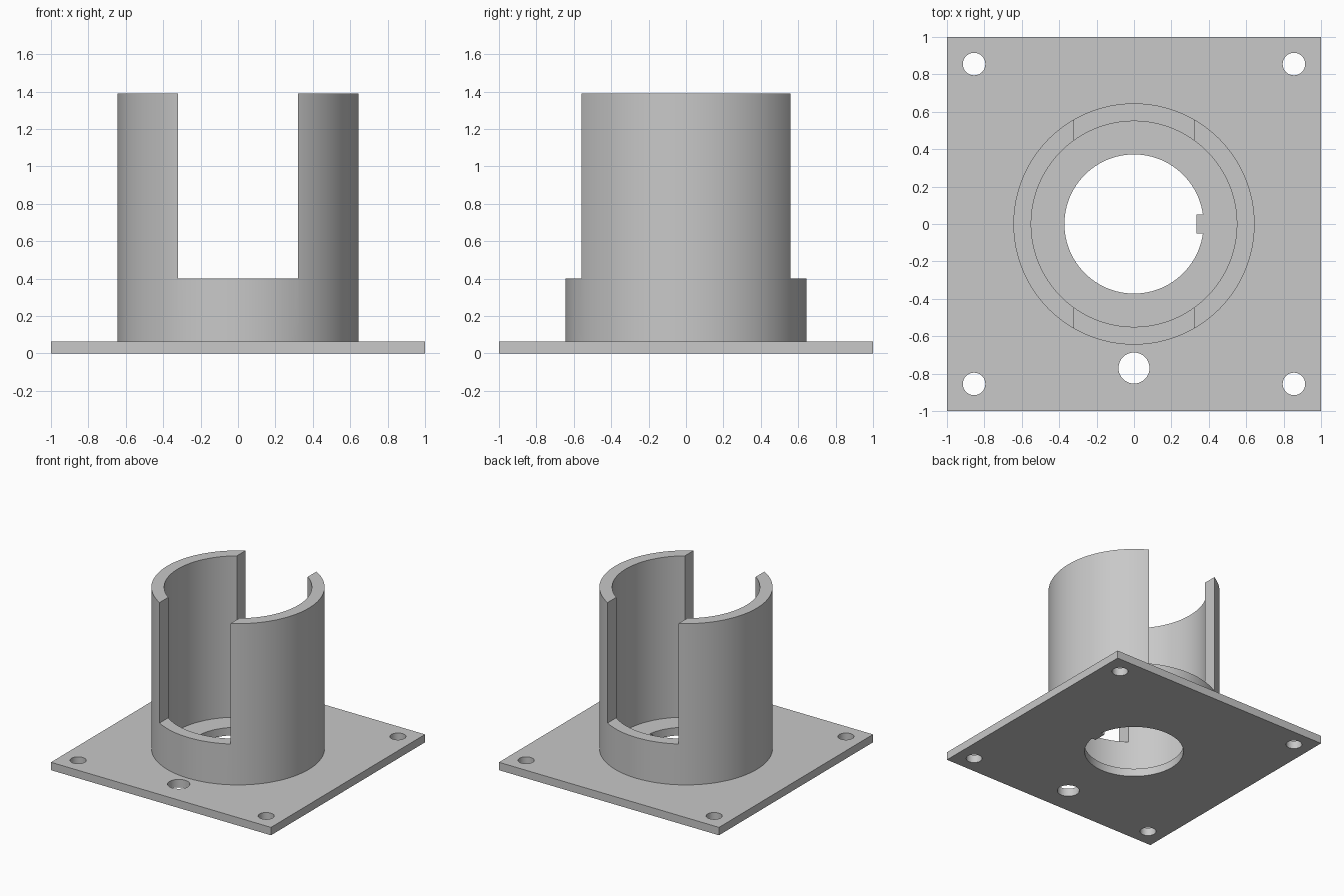
import bpy

old = bpy.data.objects.get("Cube")
if old:
    bpy.data.objects.remove(old, do_unlink=True)

PLATE_T = 0.065    # base plate thickness
TOP = 1.39         # top of the socket
SLOT_Z = 0.4       # bottom of the two slots
OUTER_R, INNER_R, BORE_R = 0.645, 0.55, 0.372

grey = bpy.data.materials.new("plain grey")
grey.use_nodes = True
colour = (0.58, 0.58, 0.58, 1)
grey.diffuse_color = colour
grey.node_tree.nodes["Principled BSDF"].inputs["Base Color"].default_value = colour


def box(name, x, y, z):
    """Box spanning the given (low, high) ranges."""
    spans = (x, y, z)
    bpy.ops.mesh.primitive_cube_add(size=1, location=[(a + b) / 2 for a, b in spans])
    ob = bpy.context.object
    ob.name = name
    ob.scale = [b - a for a, b in spans]
    bpy.ops.object.transform_apply(location=True, rotation=False, scale=True)
    ob.data.materials.append(grey)
    return ob


def cylinder(name, radius, z, x=0, y=0, sides=96):
    """Upright cylinder spanning the (low, high) range in z."""
    bpy.ops.mesh.primitive_cylinder_add(vertices=sides, radius=radius, depth=z[1] - z[0],
                                        location=(x, y, (z[0] + z[1]) / 2))
    ob = bpy.context.object
    ob.name = name
    bpy.ops.object.transform_apply(location=True, rotation=False, scale=False)
    ob.data.materials.append(grey)
    return ob


def cut(target, cutter):
    """Subtract the cutter, then remove it."""
    mod = target.modifiers.new("cut", 'BOOLEAN')
    mod.operation = 'DIFFERENCE'
    mod.solver = 'EXACT'
    mod.object = cutter
    bpy.ops.object.select_all(action='DESELECT')
    bpy.context.view_layer.objects.active = target
    target.select_set(True)
    bpy.ops.object.modifier_apply(modifier=mod.name)
    bpy.data.objects.remove(cutter, do_unlink=True)


def smooth(ob):
    bpy.ops.object.select_all(action='DESELECT')
    bpy.context.view_layer.objects.active = ob
    ob.select_set(True)
    bpy.ops.object.shade_smooth_by_angle(angle=0.5)


# Square base plate
plate = box("base_plate", (-1, 1), (-1, 1), (0, PLATE_T))
through = (-0.1, 0.2)

# Central bore, leaving a small key standing on its +x side
bore = cylinder("bore_cutter", BORE_R, through)
cut(bore, box("key_cutter", (0.335, 0.5), (-0.052, 0.052), (-0.3, 0.4)))
cut(plate, bore)

# Corner screw holes and the cable hole at the front
for sx in (-1, 1):
    for sy in (-1, 1):
        cut(plate, cylinder("screw_hole", 0.06, through, 0.855 * sx, 0.855 * sy, 48))
cut(plate, cylinder("cable_hole", 0.083, through, 0, -0.77, 48))
smooth(plate)

# Tubular socket with a wide slot through front and back
socket = cylinder("slotted_socket", OUTER_R, (PLATE_T, TOP))
cut(socket, cylinder("socket_bore", INNER_R, (-0.2, TOP + 0.2)))
cut(socket, box("slot_cutter", (-0.322, 0.322), (-1, 1), (SLOT_Z, TOP + 0.2)))
smooth(socket)
